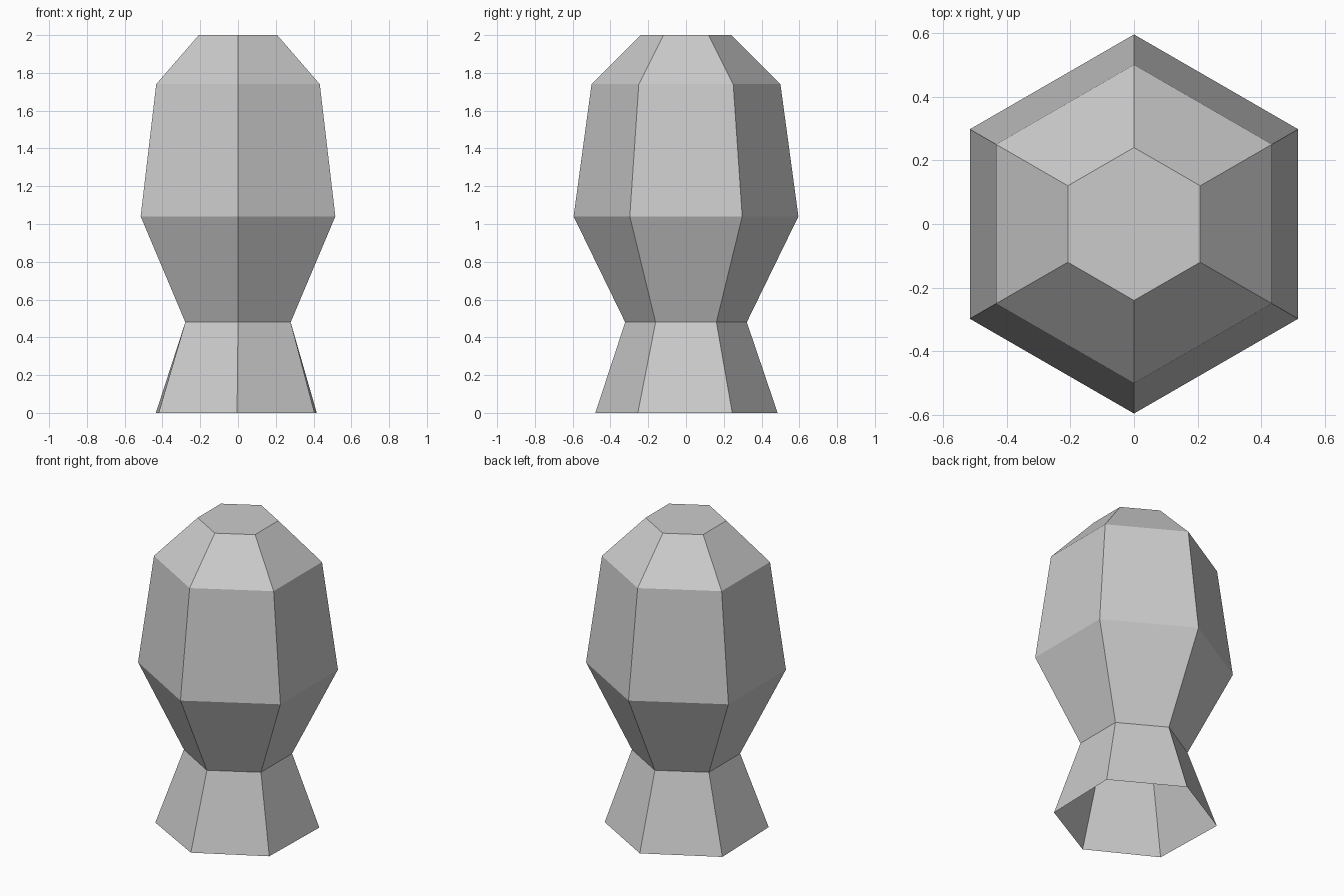
import bpy
import bmesh
from math import cos, sin, radians

cube = bpy.data.objects.get("Cube")
if cube:
    bpy.data.objects.remove(cube)

SIDES = 6

grey = bpy.data.materials.new("plain grey")
grey.use_nodes = True
colour = (0.6, 0.6, 0.6, 1)
grey.diffuse_color = colour
grey.node_tree.nodes["Principled BSDF"].inputs["Base Color"].default_value = colour


def hexagon(radius, z):
    """Six corners, starting at the front and going anticlockwise."""
    angles = [radians(-90 + 360 * i / SIDES) for i in range(SIDES)]
    return [(radius * cos(a), radius * sin(a), z) for a in angles]


# Slightly uneven foot, flared below the neck
foot = [(-0.005, -0.48), (0.405, -0.255), (0.417, 0.245),
        (-0.005, 0.485), (-0.435, 0.245), (-0.42, -0.255)]
rings = [[(x, y, 0) for x, y in foot]]

# Neck, widest belly, shoulder and crown
for radius, z in [(0.322, 0.48), (0.595, 1.04), (0.50, 1.74), (0.24, 2.0)]:
    rings.append(hexagon(radius, z))

# Hollow faceted skin, open underneath and closed at the crown
bm = bmesh.new()
loops = [[bm.verts.new(p) for p in ring] for ring in rings]
for low, high in zip(loops, loops[1:]):
    for i in range(SIDES):
        j = (i + 1) % SIDES
        bm.faces.new((low[i], low[j], high[j], high[i]))
bm.faces.new(loops[-1])

mesh = bpy.data.meshes.new("faceted_body")
bm.to_mesh(mesh)
bm.free()
mesh.materials.append(grey)
body = bpy.data.objects.new("faceted_body", mesh)
bpy.context.collection.objects.link(body)
